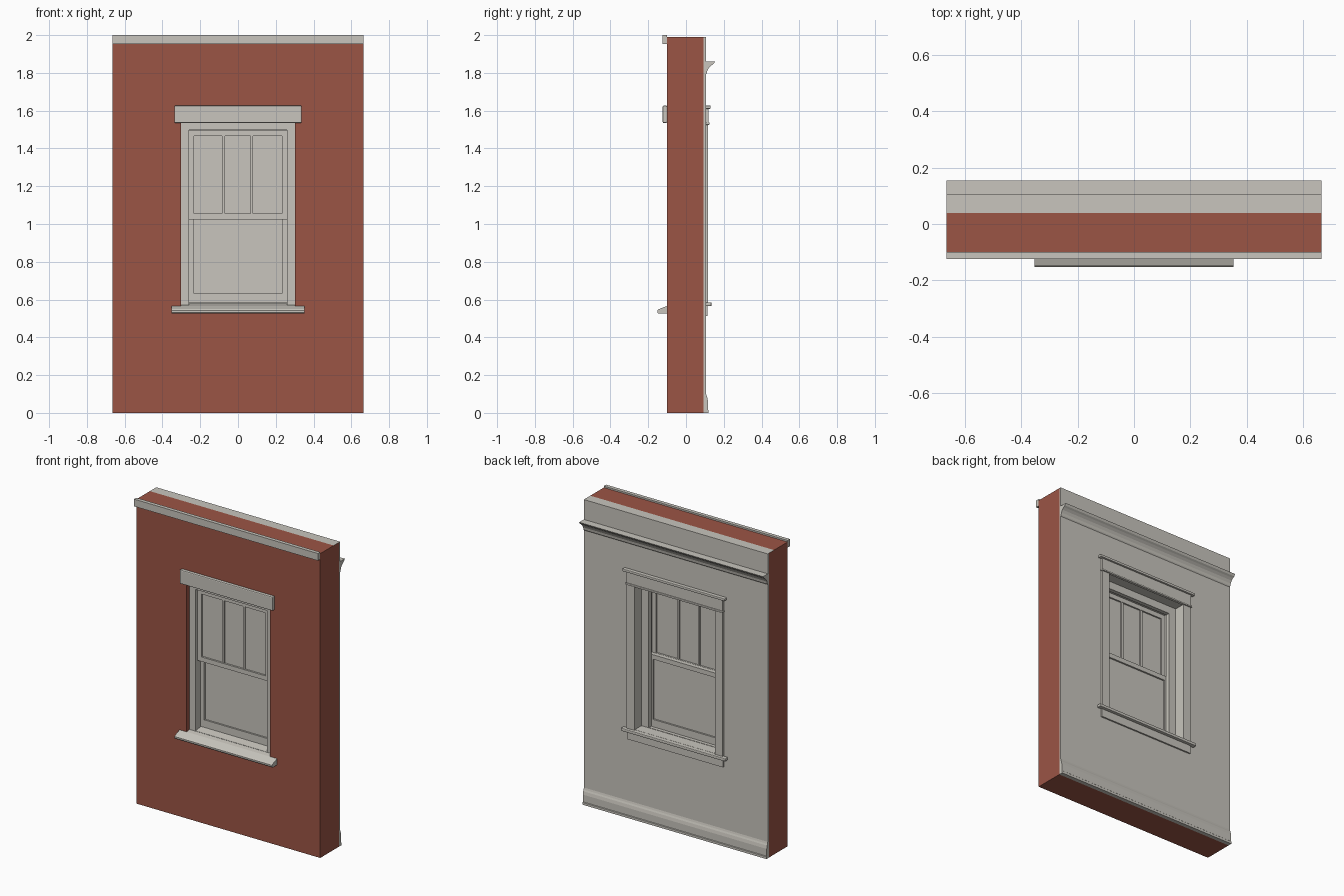
import bpy, bmesh

cube = bpy.data.objects.get("Cube")
if cube:
    bpy.data.objects.remove(cube, do_unlink=True)


def material(name, rgb):
    m = bpy.data.materials.new(name)
    m.use_nodes = True
    m.diffuse_color = (*rgb, 1)
    m.node_tree.nodes["Principled BSDF"].inputs["Base Color"].default_value = (*rgb, 1)
    return m


BRICK = material("brick red", (0.33, 0.09, 0.06))
STONE = material("warm off white", (0.58, 0.56, 0.51))


def finish(name, bm, mats, bevel=0):
    bmesh.ops.recalc_face_normals(bm, faces=bm.faces)
    mesh = bpy.data.meshes.new(name)
    bm.to_mesh(mesh)
    bm.free()
    ob = bpy.data.objects.new(name, mesh)
    bpy.context.collection.objects.link(ob)
    for m in mats:
        mesh.materials.append(m)
    if bevel:
        mod = ob.modifiers.new("soft edges", "BEVEL")
        mod.width = bevel
        mod.segments = 2
    return ob


def extrude(bm, faces, offset):
    geom = bmesh.ops.extrude_face_region(bm, geom=faces)["geom"]
    verts = [g for g in geom if isinstance(g, bmesh.types.BMVert)]
    bmesh.ops.translate(bm, verts=verts, vec=offset)


def box(name, x0, x1, y0, y1, z0, z1, bevel=0):
    bm = bmesh.new()
    pts = [(x0, z0), (x1, z0), (x1, z1), (x0, z1)]
    extrude(bm, [bm.faces.new([bm.verts.new((x, y0, z)) for x, z in pts])], (0, y1 - y0, 0))
    return finish(name, bm, [STONE], bevel)


def ring(name, outer, inner, y0, y1, mats=(STONE,)):
    """Rectangular frame; outer and inner are (half width, bottom, top)."""
    bm = bmesh.new()
    loops = []
    for w, lo, hi in (outer, inner):
        loops.append([bm.verts.new((x, y0, z)) for x, z in
                      ((-w, lo), (w, lo), (w, hi), (-w, hi))])
    a, b = loops
    faces = [bm.faces.new((a[i], a[(i + 1) % 4], b[(i + 1) % 4], b[i])) for i in range(4)]
    extrude(bm, faces, (0, y1 - y0, 0))
    return finish(name, bm, mats)


def moulding(name, half, profile):
    """Extrude a (y, z) profile along x."""
    bm = bmesh.new()
    extrude(bm, [bm.faces.new([bm.verts.new((-half, y, z)) for y, z in profile])],
            (2 * half, 0, 0))
    return finish(name, bm, [STONE])


# Wall layers with the window opening
W, TOP = 0.665, 1.99
wall = (W, 0, TOP)
opening = (0.302, 0.53, 1.535)
room_opening = (0.295, 0.565, 1.53)
ring("brick_wall", wall, opening, -0.10, 0.039, [BRICK])
core = ring("wall_core", wall, room_opening, 0.039, 0.093, [BRICK, STONE])
for f in core.data.polygons:
    inside = abs(f.center.x) < 0.4 and 0.4 < f.center.z < 1.6
    if f.center.z > TOP - 0.01 or inside:
        f.material_index = 1
ring("plaster_face", wall, room_opening, 0.093, 0.105)

# Exterior trim
box("top_band", -W, W, -0.124, -0.10, 1.953, 2.0)
box("window_lintel", -0.337, 0.337, -0.124, -0.10, 1.535, 1.627, 0.006)
moulding("outer_sill", 0.353, [(-0.10, 0.525), (-0.145, 0.525), (-0.152, 0.532),
                               (-0.152, 0.542), (-0.145, 0.549), (-0.10, 0.566)])
moulding("sloped_sill", 0.302, [(-0.10, 0.53), (-0.10, 0.566), (0.039, 0.587), (0.039, 0.53)])

# Window frame and stops
ring("window_frame", (0.302, 0.54, 1.535), (0.26, 0.572, 1.497), -0.07, 0.039)
ring("inner_stop", (0.262, 0.57, 1.50), (0.243, 0.58, 1.48), 0.012, 0.039)

# Sliding sashes with panes
ring("upper_sash", (0.259, 1.025, 1.496), (0.232, 1.055, 1.466), -0.048, -0.02)
box("upper_pane", -0.235, 0.235, -0.036, -0.03, 1.05, 1.47)
for i, x in enumerate((-0.077, 0.073)):
    box(f"glazing_bar_{i + 1}", x - 0.007, x + 0.007, -0.044, -0.022, 1.055, 1.466)
ring("lower_sash", (0.259, 0.583, 1.055), (0.232, 0.632, 1.025), -0.018, 0.01)
box("lower_pane", -0.235, 0.235, -0.007, -0.001, 0.628, 1.03)

# Interior casing
for side, s in (("left", 1), ("right", -1)):
    xs = sorted((s * 0.292, s * 0.347))
    box(f"casing_{side}", *xs, 0.105, 0.117, 0.58, 1.53)
box("casing_head", -0.347, 0.347, 0.105, 0.119, 1.53, 1.612)
box("casing_bead", -0.353, 0.353, 0.105, 0.125, 1.525, 1.537, 0.003)
box("casing_cap", -0.37, 0.37, 0.105, 0.131, 1.61, 1.627, 0.004)
box("window_stool", -0.378, 0.378, 0.105, 0.135, 0.565, 0.585, 0.005)
box("stool_inner", -0.295, 0.295, 0.012, 0.108, 0.565, 0.585)
box("apron", -0.347, 0.347, 0.105, 0.115, 0.513, 0.565)

# Interior mouldings
moulding("crown_moulding", W, [(0.105, 1.79), (0.110, 1.797), (0.113, 1.812), (0.122, 1.828),
                               (0.135, 1.84), (0.146, 1.847), (0.154, 1.86), (0.105, 1.86)])
moulding("baseboard", W, [(0.105, 0), (0.119, 0), (0.119, 0.015), (0.116, 0.018), (0.116, 0.065),
                          (0.112, 0.085), (0.108, 0.095), (0.105, 0.107)])
